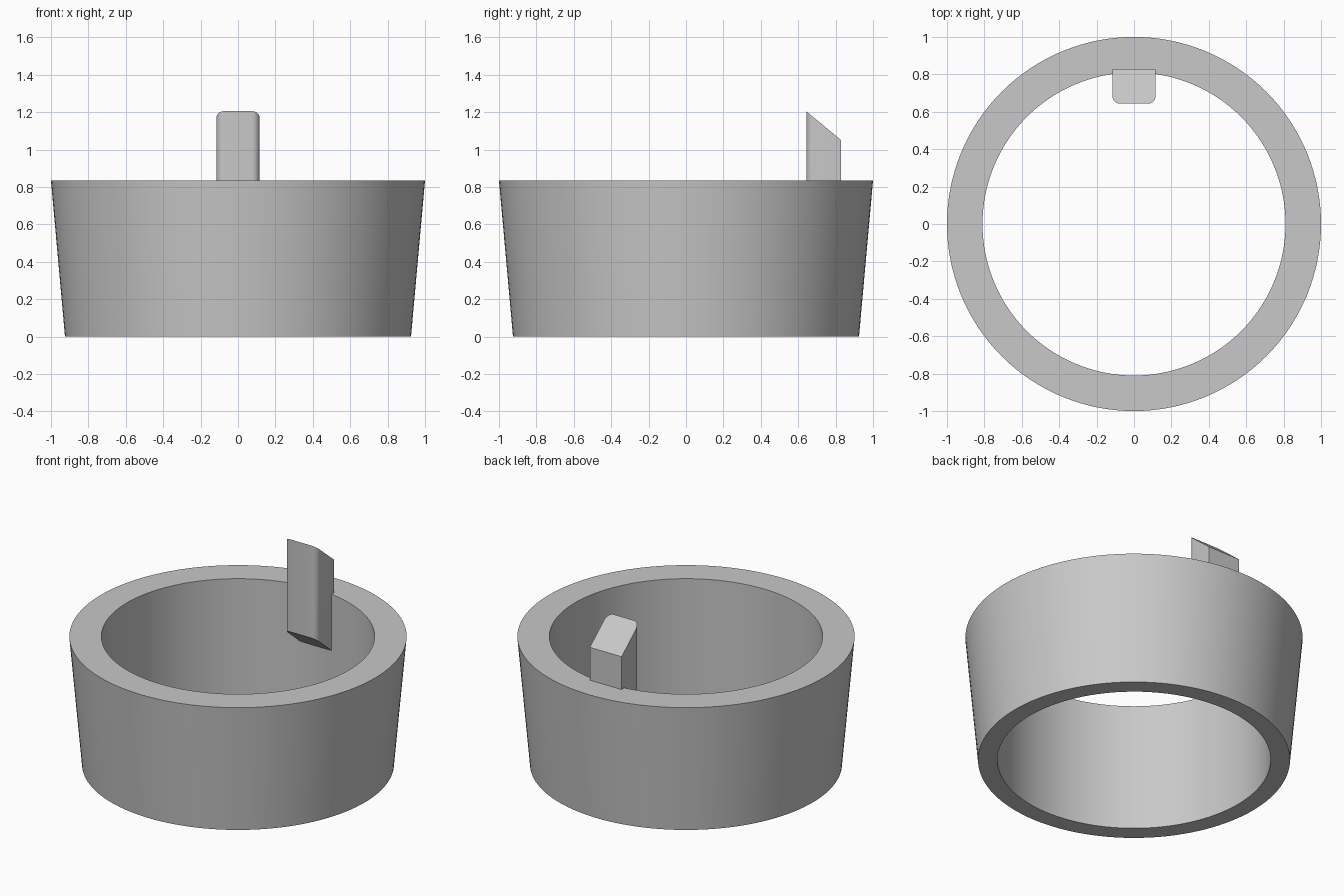
import bpy
import bmesh
from math import sin, cos, pi, radians

cube = bpy.data.objects.get("Cube")
if cube:
    bpy.data.objects.remove(cube, do_unlink=True)

# One grey material for everything
grey = bpy.data.materials.new("light grey")
grey.use_nodes = True
colour = (0.58, 0.58, 0.58, 1)
grey.diffuse_color = colour
grey.node_tree.nodes["Principled BSDF"].inputs["Base Color"].default_value = colour


def finish(name, bm):
    bmesh.ops.recalc_face_normals(bm, faces=bm.faces)
    mesh = bpy.data.meshes.new(name)
    bm.to_mesh(mesh)
    bm.free()
    mesh.materials.append(grey)
    obj = bpy.data.objects.new(name, mesh)
    bpy.context.collection.objects.link(obj)
    bpy.ops.object.select_all(action='DESELECT')
    obj.select_set(True)
    bpy.context.view_layer.objects.active = obj
    bpy.ops.object.shade_smooth_by_angle(angle=radians(30))
    return obj


def bridge(bm, a, b):
    for i in range(len(a)):
        j = (i + 1) % len(a)
        bm.faces.new((a[i], a[j], b[j], b[i]))


# Ring: straight bore, outer wall flaring towards the top
SEGMENTS = 128
HEIGHT = 0.835
profile = [(0.925, 0), (1.0, HEIGHT), (0.81, HEIGHT), (0.81, 0)]
bm = bmesh.new()
loops = []
for radius, z in profile:
    angles = [2 * pi * i / SEGMENTS for i in range(SEGMENTS)]
    loops.append([bm.verts.new((radius * cos(t), radius * sin(t), z)) for t in angles])
for k in range(len(loops)):
    bridge(bm, loops[k], loops[(k + 1) % len(loops)])
finish("ring", bm)

# Tab: upright bar with rounded front corners and parallel sloping ends
HALF, FRONT, BACK, ROUND, STEPS = 0.115, 0.643, 0.83, 0.04, 8
SLOPE = 0.83
outline = [(HALF, BACK), (-HALF, BACK)]
for side, start in ((-1, pi), (1, 1.5 * pi)):
    for i in range(STEPS + 1):
        t = start + pi / 2 * i / STEPS
        outline.append((side * (HALF - ROUND) + ROUND * cos(t),
                        FRONT + ROUND + ROUND * sin(t)))
bm = bmesh.new()
ends = []
for front_z in (0.6, 1.205):
    ends.append([bm.verts.new((x, y, front_z - SLOPE * (y - FRONT))) for x, y in outline])
    bm.faces.new(ends[-1])
bridge(bm, *ends)
finish("tab", bm)
